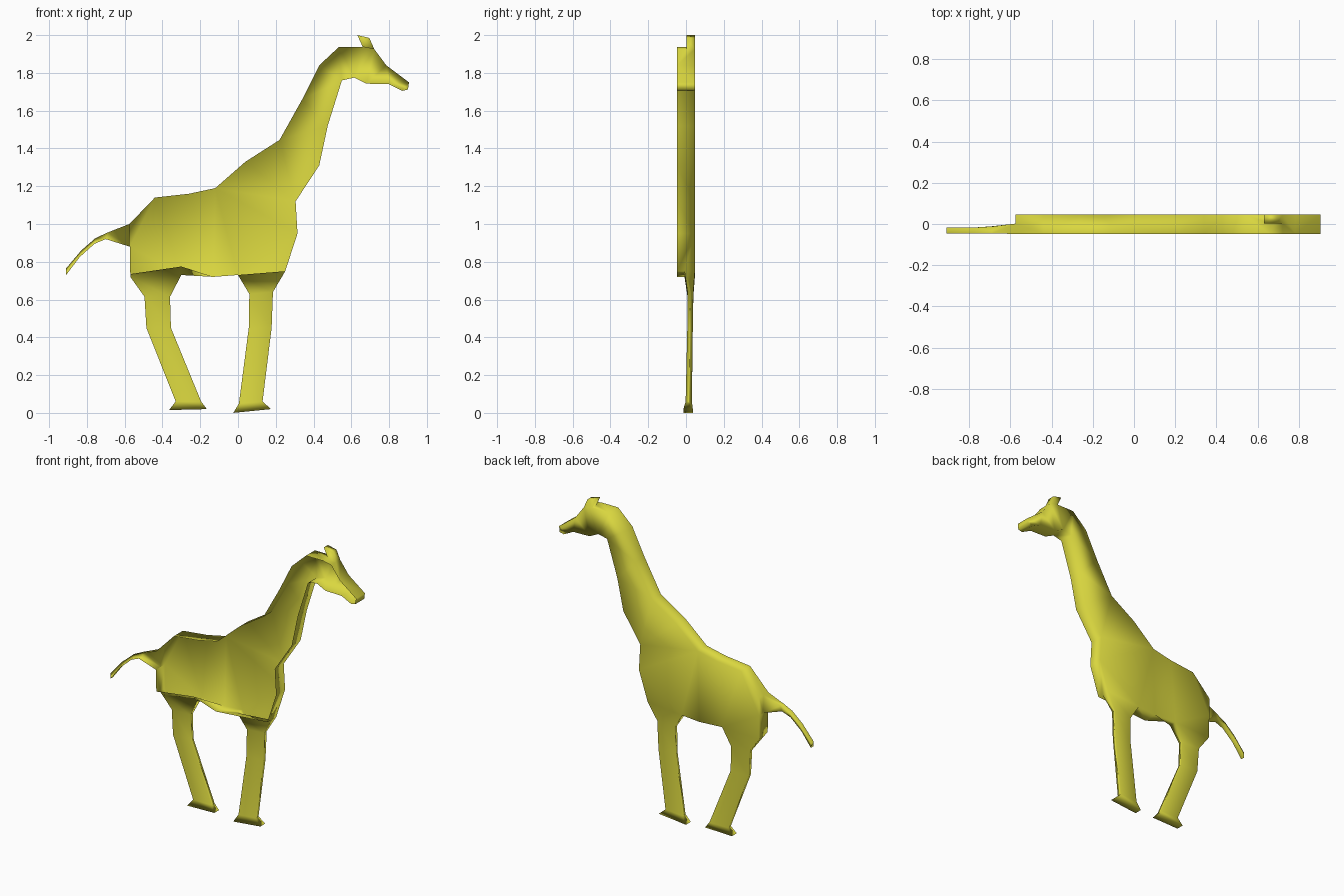
import bpy, bmesh

cube = bpy.data.objects.get("Cube")
if cube:
    bpy.data.objects.remove(cube, do_unlink=True)

YELLOW = (0.70, 0.68, 0.05, 1)
mat = bpy.data.materials.new("yellow")
mat.use_nodes = True
mat.diffuse_color = YELLOW
mat.node_tree.nodes["Principled BSDF"].inputs["Base Color"].default_value = YELLOW
FRONT, BACK = -0.048, 0.047


def loft(bm, ring, rows, open_front=False):
    """Continue a four-sided ring through rows of two side points and a depth range."""
    for (xa, za), (xb, zb), y0, y1 in rows:
        new = [bm.verts.new(p) for p in
               ((xa, y0, za), (xb, y0, zb), (xb, y1, zb), (xa, y1, za))]
        for i in range(1 if open_front else 0, 4):
            j = (i + 1) % 4
            bm.faces.new((ring[i], ring[j], new[j], new[i]))
        ring = new
    bm.faces.new(ring)


# Outline of the body, neck and head
back_line = [(-.575, 1), (-.44, 1.14), (-.26, 1.16), (-.12, 1.19), (.04, 1.33),
             (.22, 1.445), (.34, 1.66), (.43, 1.84)]
head = [(.535, 1.938), (.66, 1.938), (.722, 1.925), (.785, 1.84), (.905, 1.75),
        (.9, 1.712), (.87, 1.705), (.8, 1.74), (.68, 1.743), (.615, 1.775), (.55, 1.76)]
chest = [(.475, 1.52), (.43, 1.31), (.305, 1.12), (.315, .95), (.25, .75)]
belly = [(0, .73), (-.13, .72), (-.3, .775), (-.57, .735), (-.573, .88)]
outline = back_line + head + chest + belly
n = len(outline)
drop = {n - 3: .045, n - 2: .015}

# Leg sections: knee, shin, ankle, hoof
depths = [(.008, .039), (.007, .036), (-.002, .031), (-.014, .036)]
front_leg = [((.06, .63), (.185, .64)), ((.057, .45), (.178, .45)),
             ((.005, .05), (.13, .06)), ((-.025, 0), (.175, .02))]
hind_leg = [((-.495, .615), (-.36, .615)), ((-.485, .45), (-.355, .45)),
            ((-.33, .06), (-.195, .06)), ((-.365, .015), (-.165, .02))]
front_leg, hind_leg = ([(a, b, *d) for (a, b), d in zip(leg, depths)]
                       for leg in (front_leg, hind_leg))

# Horn tip, and tail sections tapering away from the rump
horn = [((.695, 1.985), (.632, 2), .003, BACK)]
tail = [((-.69, .955), (-.7, .92), FRONT + .002, -.012),
        ((-.755, .925), (-.76, .895), FRONT + .003, -.016),
        ((-.83, .86), (-.838, .825), FRONT + .003, -.018),
        ((-.91, .765), (-.91, .73), FRONT + .003, -.018)]

# Outline span each part grows from: depth of its edge, sections
TAIL = n - 1
parts = {9: (.003, horn), n - 6: (-.008, front_leg), n - 3: (-.008, hind_leg),
         TAIL: (.002, tail)}

# Half shell, open along the front: side walls and a flat back
bm = bmesh.new()
front = [bm.verts.new((x, FRONT, z)) for x, z in outline]
back = [bm.verts.new((x, BACK, z - drop.get(i, 0))) for i, (x, z) in enumerate(outline)]
mid = {}
for span, (depth, _) in parts.items():
    for i in (span, (span + 1) % n):
        mid[i] = bm.verts.new((back[i].co.x, depth, back[i].co.z))
rear = bm.faces.new(back[::-1])
for i in range(n):
    j = (i + 1) % n
    if i == TAIL:
        bm.faces.new((mid[i], mid[j], back[j], back[i]))
        loft(bm, (front[j], front[i], mid[i], mid[j]), tail, True)
    elif i in parts:
        bm.faces.new((front[i], front[j], mid[j], mid[i]))
        loft(bm, (mid[j], mid[i], back[i], back[j]), parts[i][1])
    else:
        wall = [front[i], front[j], mid.get(j), back[j], back[i], mid.get(i)]
        bm.faces.new([v for v in wall if v])
bmesh.ops.recalc_face_normals(bm, faces=bm.faces)
bmesh.ops.triangulate(bm, faces=[rear], ngon_method='BEAUTY')
for f in bm.faces:
    f.smooth = True

mesh = bpy.data.meshes.new("half_body")
bm.to_mesh(mesh)
bm.free()
mesh.materials.append(mat)
obj = bpy.data.objects.new("half_body", mesh)
bpy.context.collection.objects.link(obj)
soften = obj.modifiers.new("soft_shading", 'WEIGHTED_NORMAL')
soften.mode = 'FACE_AREA_WITH_ANGLE'
